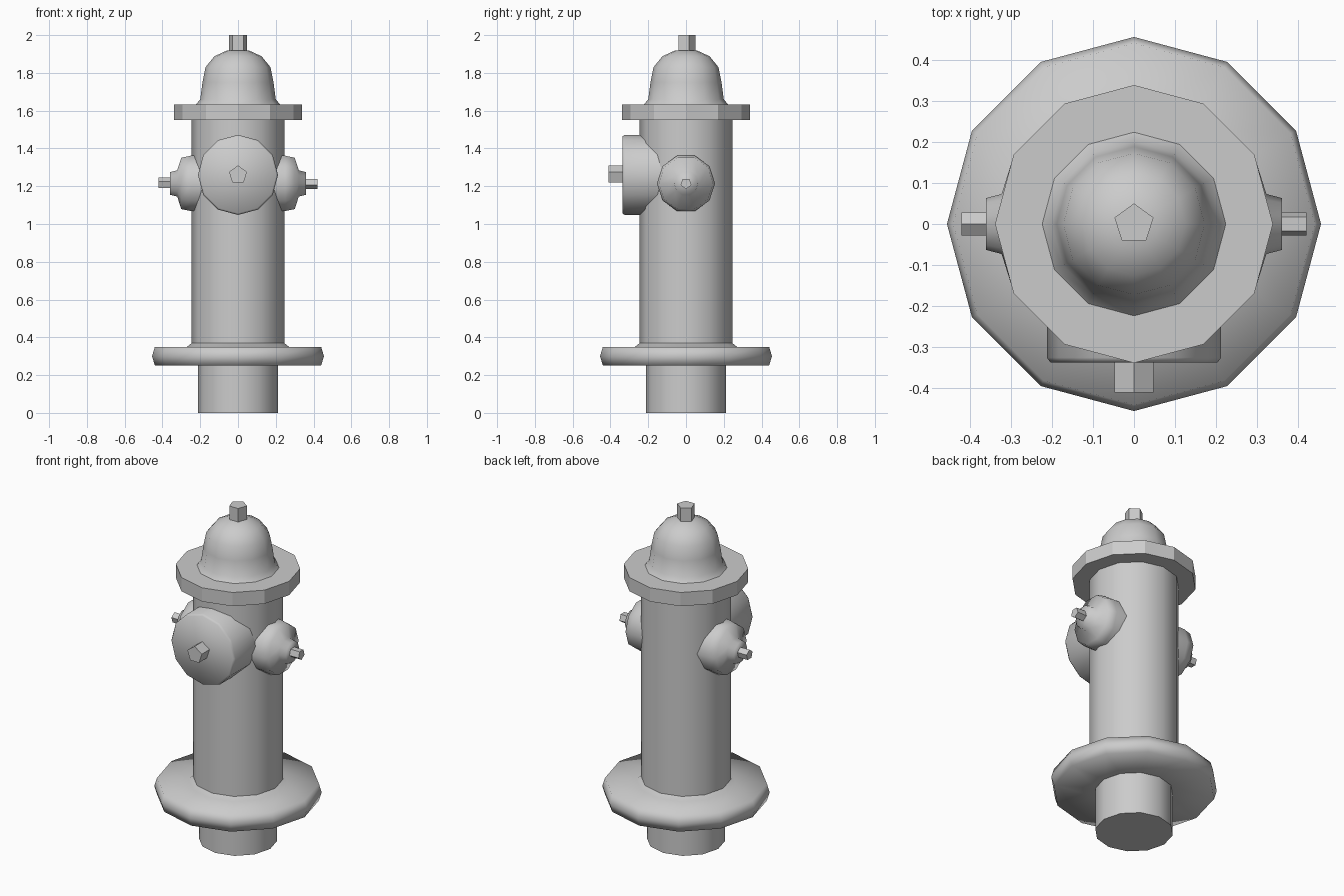
import bpy, bmesh, math
from mathutils import Matrix, Vector

if "Cube" in bpy.data.objects:
    bpy.data.objects.remove(bpy.data.objects["Cube"])


def lathe(name, profile, sides, matrix=Matrix(), phase=0.0, smooth=80):
    """Spin (radius, height) pairs about local z, cap both ends, then place."""
    bm = bmesh.new()
    rings = []
    for r, z in profile:
        rings.append([bm.verts.new((r * math.cos(phase + math.tau * i / sides),
                                    r * math.sin(phase + math.tau * i / sides), z))
                      for i in range(sides)])
    for a, b in zip(rings, rings[1:]):
        for i in range(sides):
            j = (i + 1) % sides
            bm.faces.new((a[i], a[j], b[j], b[i]))
    bm.faces.new(rings[0][::-1])
    bm.faces.new(rings[-1])
    bm.transform(matrix)
    bmesh.ops.recalc_face_normals(bm, faces=bm.faces)
    mesh = bpy.data.meshes.new(name)
    bm.to_mesh(mesh)
    bm.free()
    ob = bpy.data.objects.new(name, mesh)
    bpy.context.collection.objects.link(ob)
    if smooth:
        bpy.ops.object.select_all(action='DESELECT')
        ob.select_set(True)
        bpy.context.view_layer.objects.active = ob
        bpy.ops.object.shade_smooth_by_angle(angle=math.radians(smooth))
    return ob


def frame(x_axis, y_axis, z_axis, origin):
    m = Matrix((x_axis, y_axis, z_axis)).transposed().to_4x4()
    m.translation = Vector(origin)
    return m


UP = math.pi / 2

# Ground pipe, base flange and barrel
lathe("ground_pipe", [(0.213, 0), (0.213, 0.27)], 12)
lathe("base_flange", [(0.20, 0.25), (0.44, 0.25), (0.455, 0.30), (0.44, 0.35),
                      (0.27, 0.35), (0.245, 0.37)], 12)
lathe("barrel", [(0.245, 0.34), (0.245, 1.57)], 12)

# Bonnet with its flange, and the top nut
lathe("bonnet_flange", [(0.338, 1.55), (0.338, 1.632)], 12, smooth=25)
lathe("bonnet", [(0.225, 1.63), (0.20, 1.66), (0.188, 1.75), (0.172, 1.83),
                 (0.125, 1.888), (0.06, 1.918), (0.01, 1.922)], 12)
lathe("top_nut", [(0.05, 1.90), (0.05, 2.0)], 5, phase=UP, smooth=0)

# Large front outlet and nut, local z pointing to -y
front = frame((1, 0, 0), (0, 0, 1), (0, -1, 0), (0, 0, 1.26))
lathe("front_outlet", [(0.212, 0.08), (0.212, 0.325), (0.203, 0.337)], 12, front)
lathe("front_nut", [(0.05, 0.32), (0.05, 0.41)], 5, front, UP, 0)

# Small side outlets and nuts
for side, s in (("left", -1), ("right", 1)):
    m = frame((0, 1, 0), (0, 0, -s), (s, 0, 0), (0, 0, 1.215))
    lathe(side + "_outlet", [(0.154, 0.12), (0.154, 0.25), (0.143, 0.30), (0.073, 0.322),
                             (0.063, 0.36)], 10, m)
    lathe(side + "_nut", [(0.03, 0.35), (0.03, 0.42)], 5, m, UP, 0)
